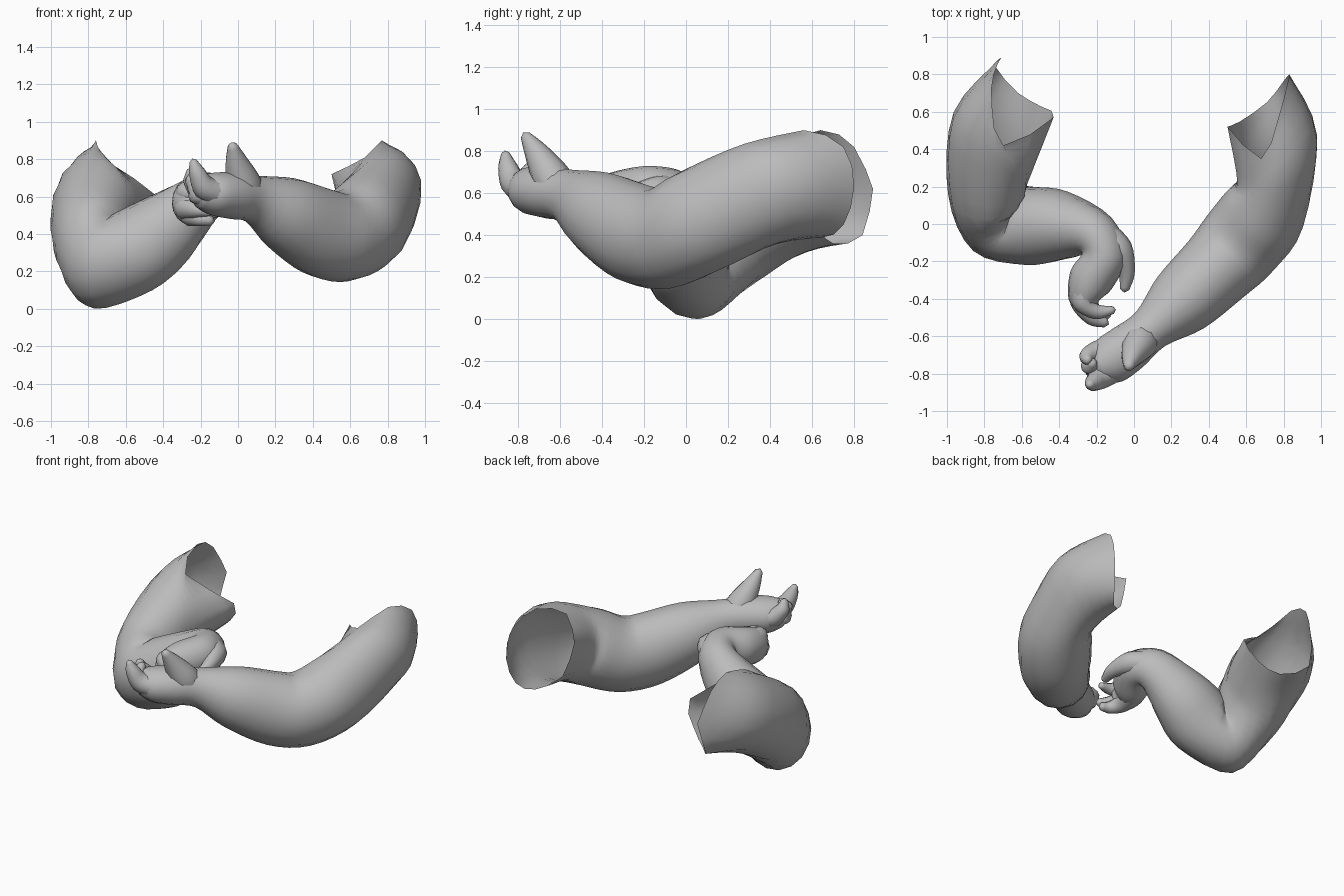
import bpy, bmesh, math
from mathutils import Vector

cube = bpy.data.objects.get("Cube")
if cube:
    bpy.data.objects.remove(cube)

skin = bpy.data.materials.new("plain_grey")
skin.use_nodes = True
GREY = (0.5, 0.5, 0.5, 1)
skin.diffuse_color = GREY
skin.node_tree.nodes["Principled BSDF"].inputs["Base Color"].default_value = GREY


def spline(points, steps=4):
    """Smooth curve that passes through every point."""
    out = []
    for i in range(len(points) - 1):
        a, b = points[max(i - 1, 0)], points[i]
        c, d = points[i + 1], points[min(i + 2, len(points) - 1)]
        for s in range(steps):
            t = s / steps
            out.append(b + (c - a) * (t / 2) + (a * 2 - b * 5 + c * 4 - d) * (t * t / 2)
                       + (b * 3 - a - c * 3 + d) * (t ** 3 / 2))
    return out + [points[-1]]


def loft(name, rings, sides=16, rim=None, facing=None):
    """Smooth tube through rings (x, y, z, half width, half height), rounded at the far end.
    A rim outlines an extra open edge before the first ring, which then faces a given way."""
    centres = [Vector(r[:3]) for r in rings]
    loops = []
    for i, (c, r) in enumerate(zip(centres, rings)):
        ahead = centres[min(i + 1, len(rings) - 1)]
        behind = centres[max(i - 1, 0)]
        d = (ahead - c).normalized() + (c - behind).normalized()
        if i == 0 and facing:
            d = Vector(facing)
        d.normalize()
        side = d.cross(Vector((0, 0, 1))).normalized()
        up = side.cross(d)
        angles = [math.tau * k / sides for k in range(sides)]
        loops.append([c + side * math.cos(a) * r[3] + up * math.sin(a) * r[-1] for a in angles])
    if rim:
        corners = [Vector(p) for p in rim]
        loops.insert(0, spline(corners + corners[:1], sides // len(rim))[:-1])

    bm = bmesh.new()
    columns = [[bm.verts.new(p) for p in spline([l[k] for l in loops])] for k in range(sides)]
    tip = bm.verts.new(centres[-1] + d * rings[-1][3] * 0.7)
    for k, a in enumerate(columns):
        b = columns[(k + 1) % sides]
        for j in range(len(a) - 1):
            bm.faces.new((a[j], b[j], b[j + 1], a[j + 1]))
        bm.faces.new((a[-1], b[-1], tip))
    bmesh.ops.recalc_face_normals(bm, faces=bm.faces)
    for f in bm.faces:
        f.smooth = True
    mesh = bpy.data.meshes.new(name)
    bm.to_mesh(mesh)
    bm.free()
    mesh.materials.append(skin)
    bpy.context.collection.objects.link(bpy.data.objects.new(name, mesh))


# left arm: shoulder, elbow, wrist and palm
loft("left_arm", [
    (.765, .35, .595, .25, .255),
    (.70, .08, .475, .225, .255),
    (.57, -.10, .39, .23, .245),
    (.44, -.24, .41, .21, .24),
    (.25, -.42, .51, .185, .2),
    (.09, -.56, .585, .12, .13),
    (-.03, -.66, .605, .13, .125),
    (-.13, -.73, .615, .13, .115),
    (-.2, -.765, .63, .09, .09),
], rim=[(.5, .52, .72), (.68, .35, .81), (.77, .56, .9), (.82, .75, .82),
        (.83, .8, .63), (.79, .75, .45), (.71, .65, .39), (.57, .55, .48)],
    facing=(.5, -.8, -.35))

# right arm: shoulder, elbow, wrist and palm
loft("right_arm", [
    (-.75, .45, .55, .26, .265),
    (-.785, .18, .385, .21, .26),
    (-.725, .03, .25, .22, .255),
    (-.56, -.01, .305, .21, .23),
    (-.38, -.01, .43, .185, .2),
    (-.21, -.06, .575, .13, .14),
    (-.16, -.17, .605, .12, .125),
    (-.23, -.3, .58, .12, .13),
    (-.265, -.4, .56, .085, .11),
    (-.24, -.46, .54, .05, .07),
], rim=[(-.71, .89, .62), (-.75, .8, .82), (-.76, .64, .9), (-.7, .42, .79),
        (-.43, .57, .6), (-.5, .63, .44), (-.62, .7, .36), (-.74, .84, .4)],
    facing=(-.55, -.8, -.35))

# fingers and thumbs taper from the palm to the tip
digits = {
    "left_thumb": [(.05, -.59, .58, .09), (.03, -.64, .67, .095), (-.01, -.71, .79, .06), (-.03, -.765, .875, .025)],
    "left_little_finger": [(-.08, -.75, .61, .08), (-.18, -.82, .65, .065), (-.22, -.85, .73, .045), (-.24, -.86, .79, .02)],
    "left_middle_finger": [(-.12, -.74, .61, .08), (-.22, -.77, .62, .06), (-.24, -.76, .68, .045), (-.22, -.74, .73, .025)],
    "left_index_finger": [(-.1, -.68, .61, .08), (-.2, -.69, .63, .065), (-.25, -.71, .69, .045), (-.25, -.73, .74, .025)],
    "right_thumb": [(-.17, -.05, .6, .08), (-.08, -.14, .61, .075), (-.04, -.26, .59, .045), (-.05, -.35, .57, .025)],
    "right_index_finger": [(-.25, -.32, .61, .08), (-.27, -.42, .62, .06), (-.2, -.47, .61, .04), (-.11, -.46, .6, .02)],
    "right_middle_finger": [(-.25, -.32, .55, .09), (-.27, -.42, .54, .07), (-.22, -.5, .53, .045), (-.15, -.53, .52, .025)],
    "right_little_finger": [(-.24, -.3, .52, .07), (-.25, -.41, .5, .06), (-.2, -.48, .48, .04), (-.14, -.49, .47, .025)],
}
for name, path in digits.items():
    loft(name, path, sides=10)
